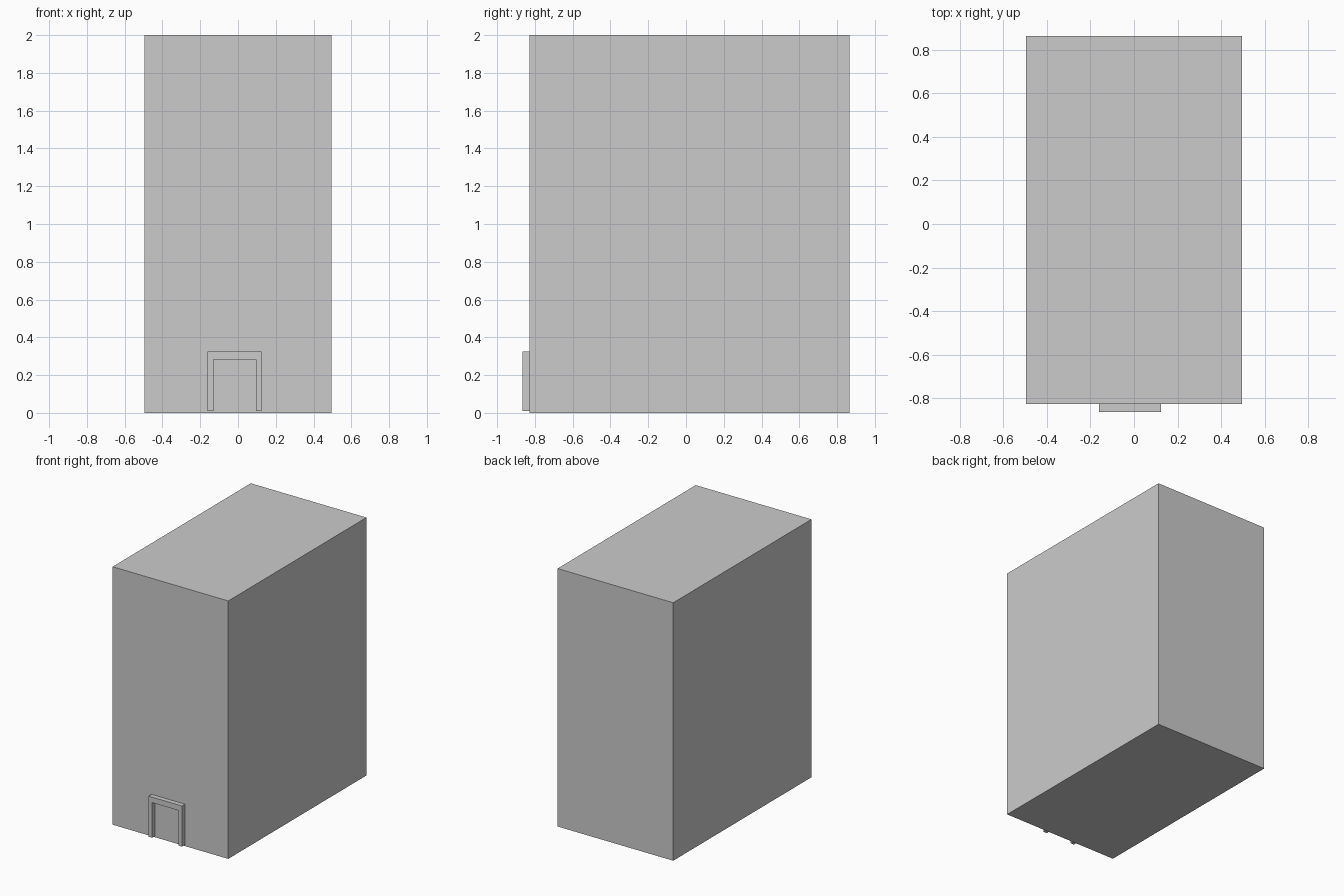
import bpy
import bmesh

if "Cube" in bpy.data.objects:
    bpy.data.objects.remove(bpy.data.objects["Cube"])


def prism(name, outline, y0, y1):
    """Extrude an x-z outline from y0 back to y1."""
    bm = bmesh.new()
    face = bm.faces.new([bm.verts.new((x, y0, z)) for x, z in outline])
    ext = bmesh.ops.extrude_face_region(bm, geom=[face], use_keep_orig=True)
    verts = [g for g in ext["geom"] if isinstance(g, bmesh.types.BMVert)]
    bmesh.ops.translate(bm, verts=verts, vec=(0, y1 - y0, 0))
    bmesh.ops.recalc_face_normals(bm, faces=bm.faces)
    mesh = bpy.data.meshes.new(name)
    bm.to_mesh(mesh)
    bm.free()
    obj = bpy.data.objects.new(name, mesh)
    bpy.context.collection.objects.link(obj)
    return obj


FRONT = -0.828

# Main building block
prism("building_block",
      [(-0.496, 0), (0.496, 0), (0.496, 2), (-0.496, 2)], FRONT, 0.865)

# Door surround: two jambs and a lintel around the open doorway
prism("door_frame",
      [(-0.161, 0.01), (-0.131, 0.01), (-0.131, 0.282), (0.094, 0.282),
       (0.094, 0.01), (0.125, 0.01), (0.125, 0.325), (-0.161, 0.325)],
      -0.865, FRONT)
